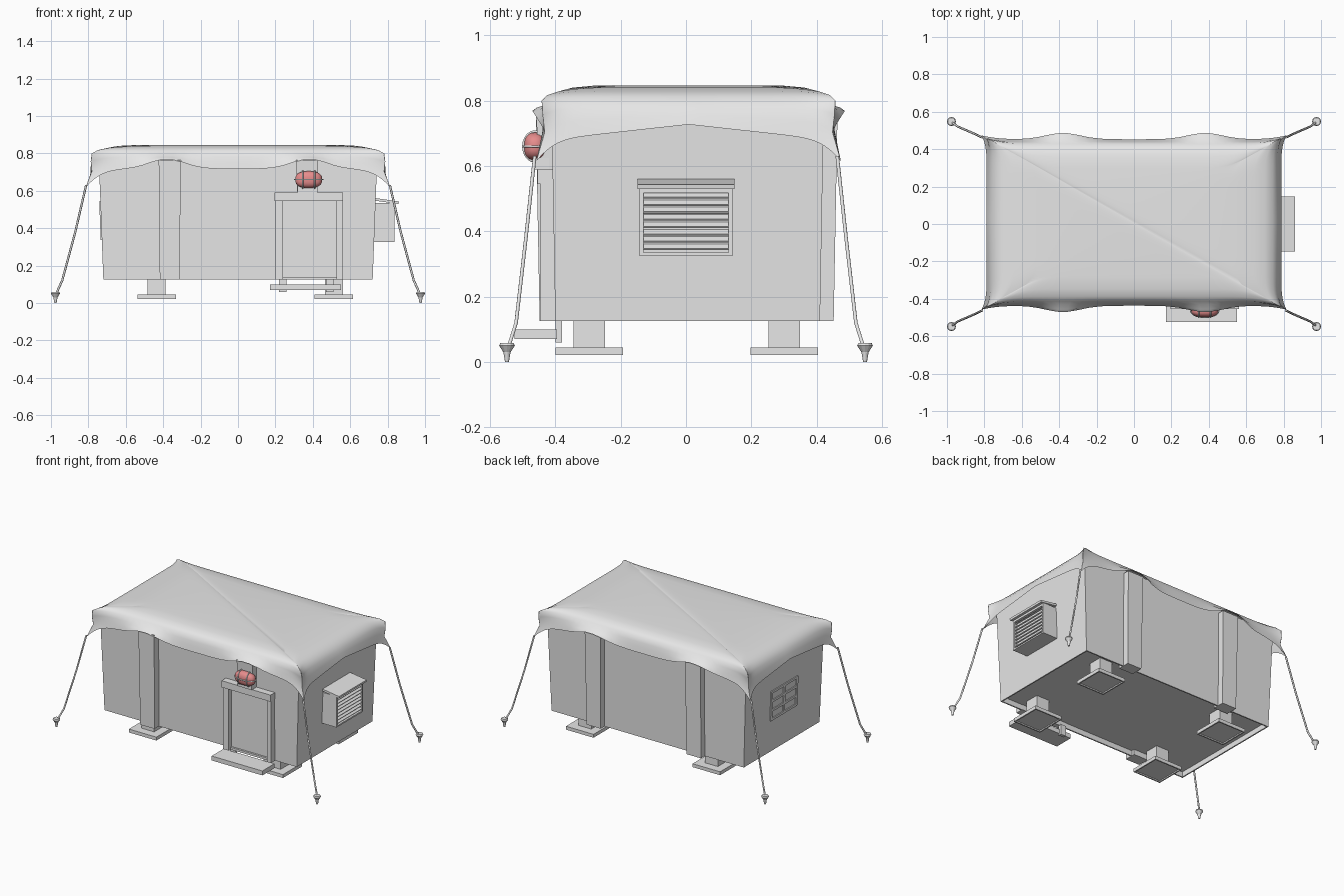
import bpy, bmesh, math
from mathutils import Vector

if "Cube" in bpy.data.objects:
    bpy.data.objects.remove(bpy.data.objects["Cube"])


def material(name, rgb):
    m = bpy.data.materials.new(name)
    m.use_nodes = True
    m.diffuse_color = (*rgb, 1)
    m.node_tree.nodes["Principled BSDF"].inputs["Base Color"].default_value = (*rgb, 1)
    return m


GREY = material("plain grey", (0.8, 0.8, 0.8))
RED = material("lamp red", (1.0, 0.33, 0.33))


def finish(name, bm, mat=GREY, smooth=False):
    mesh = bpy.data.meshes.new(name)
    bm.to_mesh(mesh)
    bm.free()
    mesh.materials.append(mat)
    if smooth:
        mesh.shade_smooth()
    ob = bpy.data.objects.new(name, mesh)
    bpy.context.collection.objects.link(ob)
    return ob


def box(name, x, y, z, flare=(0, 0), recess=None):
    """Box from ranges; flare widens the top, recess hollows the underside."""
    bm = bmesh.new()
    bmesh.ops.create_cube(bm, size=1)
    for v in bm.verts:
        top = v.co.z > 0
        sx, sy = math.copysign(1, v.co.x), math.copysign(1, v.co.y)
        v.co = Vector((x[sx > 0], y[sy > 0], z[top]))
        if top:
            v.co.x += sx * flare[0]
            v.co.y += sy * flare[1]
    if recess:
        bm.normal_update()
        base = min(bm.faces, key=lambda f: f.calc_center_median().z)
        bmesh.ops.inset_region(bm, faces=[base], thickness=recess[0])
        inner = bmesh.ops.extrude_face_region(bm, geom=[base])["geom"]
        bmesh.ops.translate(bm, vec=(0, 0, recess[1]),
                            verts=[g for g in inner if isinstance(g, bmesh.types.BMVert)])
        bmesh.ops.delete(bm, geom=[base], context="FACES")
        bmesh.ops.recalc_face_normals(bm, faces=bm.faces)
    return finish(name, bm)


# Cabin body with a hollowed floor
box("cabin_walls", (-0.72, 0.72), (-0.4, 0.41), (0.125, 0.79), (0.025, 0.012), (0.012, 0.035))

# Wall pillars; the one above the door is short
for label, cx, side, z0 in (("front_right", -0.365, -1, 0.125), ("front_left", 0.37, -1, 0.59),
                            ("back_right", -0.375, 1, 0.125), ("back_left", 0.375, 1, 0.125)):
    y = (-0.448, -0.37) if side < 0 else (0.37, 0.452)
    box(label + "_pillar", (cx - 0.053, cx + 0.053), y, (z0, 0.765), (0.006, 0.012))

# Feet: posts on wide pads
for cx in (-0.435, 0.513):
    for cy in (-0.296, 0.301):
        box("foot_post", (cx - 0.048, cx + 0.048), (cy - 0.048, cy + 0.048), (0.04, 0.17))
        box("foot_pad", (cx - 0.103, cx + 0.103), (cy - 0.103, cy + 0.103),
            (0.022, 0.045), recess=(0.012, 0.008))

# Doorway
box("door_panel", (0.24, 0.53), (-0.412, -0.39), (0.13, 0.55))
for x in ((0.2, 0.24), (0.527, 0.558)):
    box("door_post", x, (-0.445, -0.39), (0.125, 0.548))
box("door_lintel", (0.195, 0.562), (-0.455, -0.39), (0.545, 0.59))
box("door_sill", (0.24, 0.527), (-0.425, -0.39), (0.125, 0.14))
box("door_step", (0.17, 0.55), (-0.525, -0.395), (0.07, 0.1))
for x in (0.22, 0.47):
    box("step_bracket", (x, x + 0.04), (-0.4, -0.38), (0.06, 0.13))

# Caged lamp above the door
LAMP = Vector((0.378, -0.462, 0.66))


def lamp_ball(name, scale, mat):
    bm = bmesh.new()
    bmesh.ops.create_uvsphere(bm, u_segments=24, v_segments=14, radius=1)
    for v in bm.verts:
        v.co = LAMP + Vector([math.copysign(abs(c) ** 0.8, c) * s for c, s in zip(v.co, scale)])
    return finish(name, bm, mat, True)


def tube(name, points, radius, cyclic=False):
    curve = bpy.data.curves.new(name, "CURVE")
    curve.dimensions = "3D"
    curve.bevel_depth = radius
    curve.bevel_resolution = 1
    curve.use_fill_caps = True
    spline = curve.splines.new("POLY")
    spline.points.add(len(points) - 1)
    for p, co in zip(spline.points, points):
        p.co = (*co, 1)
    spline.use_cyclic_u = cyclic
    curve.materials.append(GREY)
    ob = bpy.data.objects.new(name, curve)
    bpy.context.collection.objects.link(ob)


lamp_ball("lamp_lens", (0.072, 0.036, 0.045), RED)
box("lamp_mount", (0.318, 0.425), (-0.462, -0.42), (0.59, 0.625))
ring = [(math.cos(a), math.sin(a)) for a in (math.tau * i / 20 for i in range(20))]
tube("lamp_cage_band", [LAMP + Vector((0.076 * c, 0.037 * s, 0)) for c, s in ring], 0.004, True)
for dx in (-0.032, 0.032):
    tube("lamp_cage_hoop", [LAMP + Vector((dx, 0.036 * c, 0.046 * s)) for c, s in ring], 0.004, True)

# Cooling unit on the left wall
box("cooler_body", (0.71, 0.815), (-0.14, 0.14), (0.327, 0.53))
for y in ((-0.142, -0.13), (0.13, 0.142)):
    box("cooler_side_trim", (0.71, 0.838), y, (0.325, 0.535))
for z in ((0.325, 0.335), (0.518, 0.535)):
    box("cooler_edge_trim", (0.71, 0.838), (-0.142, 0.142), z)
for i in range(8):
    slat = box("cooler_slat", (-0.012, 0.012), (-0.13, 0.13), (-0.003, 0.003))
    slat.location = (0.825, 0, 0.352 + i * 0.0225)
    slat.rotation_euler.y = math.radians(35)
hood = box("cooler_hood", (-0.07, 0.07), (-0.148, 0.148), (-0.007, 0.007))
hood.location = (0.79, 0, 0.546)
hood.rotation_euler.y = math.radians(8)


# Barred window on the right wall, tilted with the wall
def window_bar(name, y, z):
    bar = box(name, (-0.005, 0.005), y, z)
    bar.location = (-0.733, 0, 0.44)
    bar.rotation_euler.y = math.radians(-2.2)


for cy in (-0.135, 0, 0.135):
    window_bar("window_upright", (cy - 0.009, cy + 0.009), (-0.1, 0.1))
for cz in (-0.094, -0.032, 0.032, 0.094):
    window_bar("window_crossbar", (-0.14, 0.14), (cz - 0.008, cz + 0.008))


# Draped canopy: rings around a rounded rectangle, ending in a wavy hem
def perimeter(n=40):
    steps = [math.sin(math.pi / 2 * (2 * i / n - 1)) for i in range(n)]
    return ([(t, -1) for t in steps] + [(1, t) for t in steps]
            + [(-t, 1) for t in steps] + [(-1, -t) for t in steps])


def canopy_point(u, v, hx, hy, z, rounding, drape):
    corner = min(abs(u), abs(v)) ** 14
    x, y = u * hx, v * hy
    long_side = abs(v) == 1
    wave = math.exp(-((abs(x) - 0.38) / 0.13) ** 2) if long_side else 0
    hem = 0.717 + 0.053 * wave if long_side else 0.727 - 0.11 * abs(y + 0.0) * 1.0
    hem += (0.615 - hem) * corner
    spread = drape * corner * 0.028 - rounding * corner
    x += math.copysign(spread, u)
    y += math.copysign(spread * 0.75 + wave * 0.034 * min(1, drape * 1.6), v)
    return (x, y + 0.008, z + (hem - z) * drape - 0.012 * corner * (rounding > 0.02))


rings = [(0.52, 0.29, 0.846, 0.06, 0), (0.64, 0.355, 0.84, 0.06, 0), (0.7, 0.395, 0.829, 0.05, 0),
         (0.742, 0.42, 0.812, 0.04, 0), (0.766, 0.431, 0.79, 0.025, 0.12),
         (0.778, 0.438, 0.79, 0.01, 0.5), (0.788, 0.445, 0.79, 0, 1)]
bm = bmesh.new()
loops = [[bm.verts.new(canopy_point(u, v, *r)) for u, v in perimeter()] for r in rings]
bm.faces.new(loops[0])
for a, b in zip(loops, loops[1:]):
    for j in range(len(a)):
        k = (j + 1) % len(a)
        bm.faces.new((a[j], b[j], b[k], a[k]))
finish("canopy", bm, GREY, True)

# Guy ropes and ground stakes
for sx in (-1, 1):
    for sy in (-1, 1):
        path = ((0.812, 0.463, 0.63), (0.87, 0.49, 0.38), (0.94, 0.52, 0.12), (0.972, 0.542, 0.05))
        tube("guy_rope", [(sx * x, sy * y, z) for x, y, z in path], 0.006)
        for name, r1, r2, z0, z1 in (("stake_point", 0.006, 0.011, 0, 0.03),
                                     ("stake_flare", 0.011, 0.024, 0.03, 0.05),
                                     ("stake_head", 0.024, 0.02, 0.05, 0.059)):
            bm = bmesh.new()
            bmesh.ops.create_cone(bm, cap_ends=True, segments=12, radius1=r1, radius2=r2, depth=z1 - z0)
            finish(name, bm).location = (sx * 0.976, sy * 0.548, (z0 + z1) / 2)
